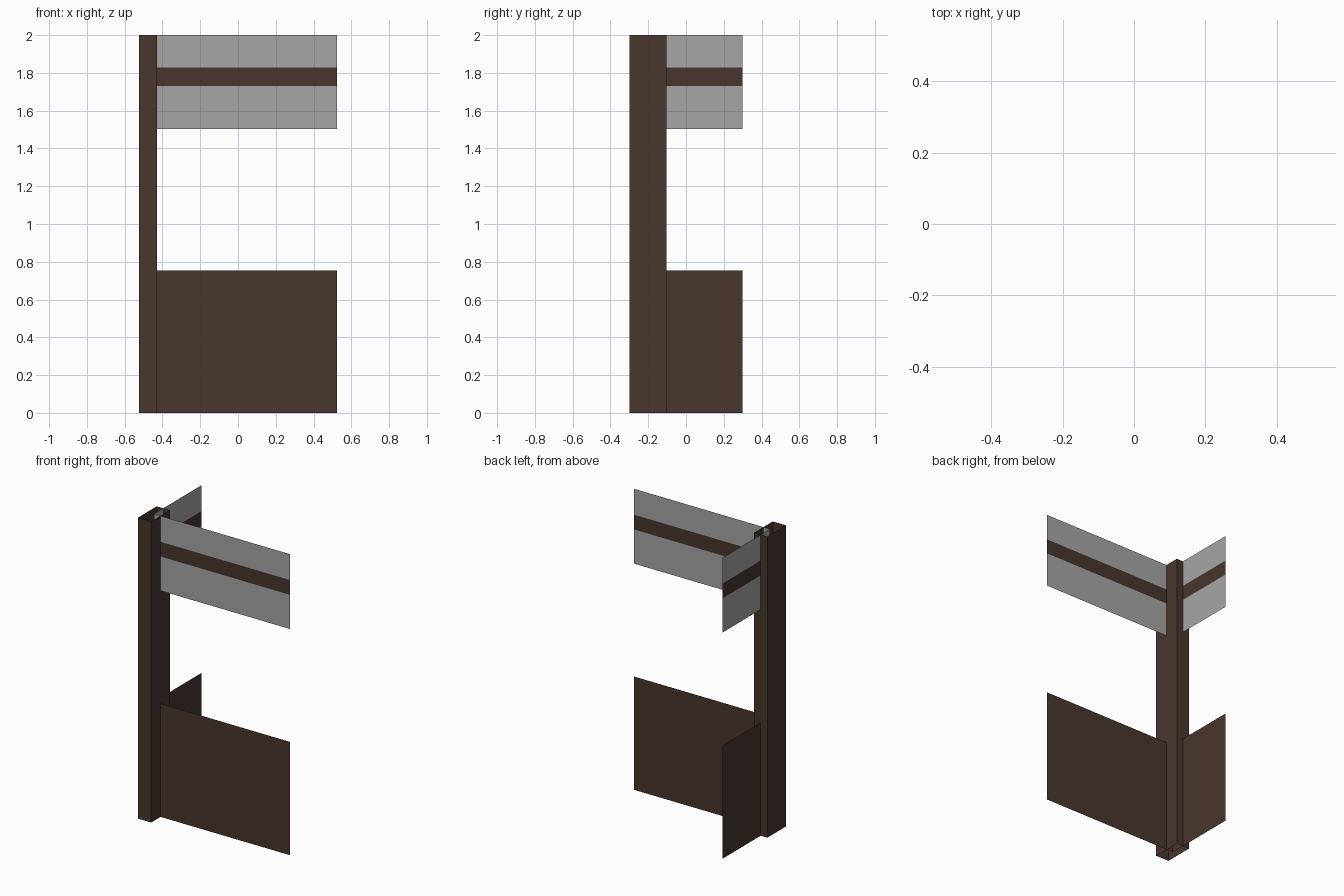
import bpy, bmesh

if "Cube" in bpy.data.objects:
    bpy.data.objects.remove(bpy.data.objects["Cube"])


def material(name, srgb):
    m = bpy.data.materials.new(name)
    lin = [((c / 255 + 0.055) / 1.055) ** 2.4 for c in srgb]
    m.diffuse_color = (*lin, 1)
    m.use_nodes = True
    m.node_tree.nodes["Principled BSDF"].inputs["Base Color"].default_value = m.diffuse_color
    return m


brown = material("dark brown", (72, 54, 46))
grey = material("pane grey", (166, 166, 166))

X0, X1 = -0.525, 0.523      # overall width
Y0, Y1 = -0.30, 0.299       # overall depth
PX, PY = -0.428, -0.104     # inner corner of the post
CX, CY = (X0 + PX) / 2, (Y0 + PY) / 2


def sheet(name, path, heights, closed=False, mats=(brown,), stripe=None):
    """Vertical sheet along a plan path, cut at the given heights."""
    bm = bmesh.new()
    rows = [[bm.verts.new((x, y, z)) for x, y in path] for z in heights]
    n = len(path)
    for r, (lo, hi) in enumerate(zip(rows, rows[1:])):
        for i in range(n if closed else n - 1):
            j = (i + 1) % n
            f = bm.faces.new((lo[i], lo[j], hi[j], hi[i]))
            f.material_index = 1 if r == stripe else 0
    me = bpy.data.meshes.new(name)
    bm.to_mesh(me)
    bm.free()
    for m in mats:
        me.materials.append(m)
    ob = bpy.data.objects.new(name, me)
    bpy.context.collection.objects.link(ob)


# corner post: open rectangular tube
sheet("corner_post", [(X0, Y0), (PX, Y0), (PX, PY), (X0, PY)], (0, 2), closed=True)

# thin wall panels running out from the post centre
for side, path in (("front", [(CX, CY), (X1, CY)]),
                   ("side", [(CX, Y1), (CX, CY)])):
    sheet(side + "_lower_panel", path, (0, 0.753))
    # upper pane with a brown stripe
    sheet(side + "_upper_pane", path, (1.503, 1.73, 1.828, 2), mats=(grey, brown), stripe=1)
